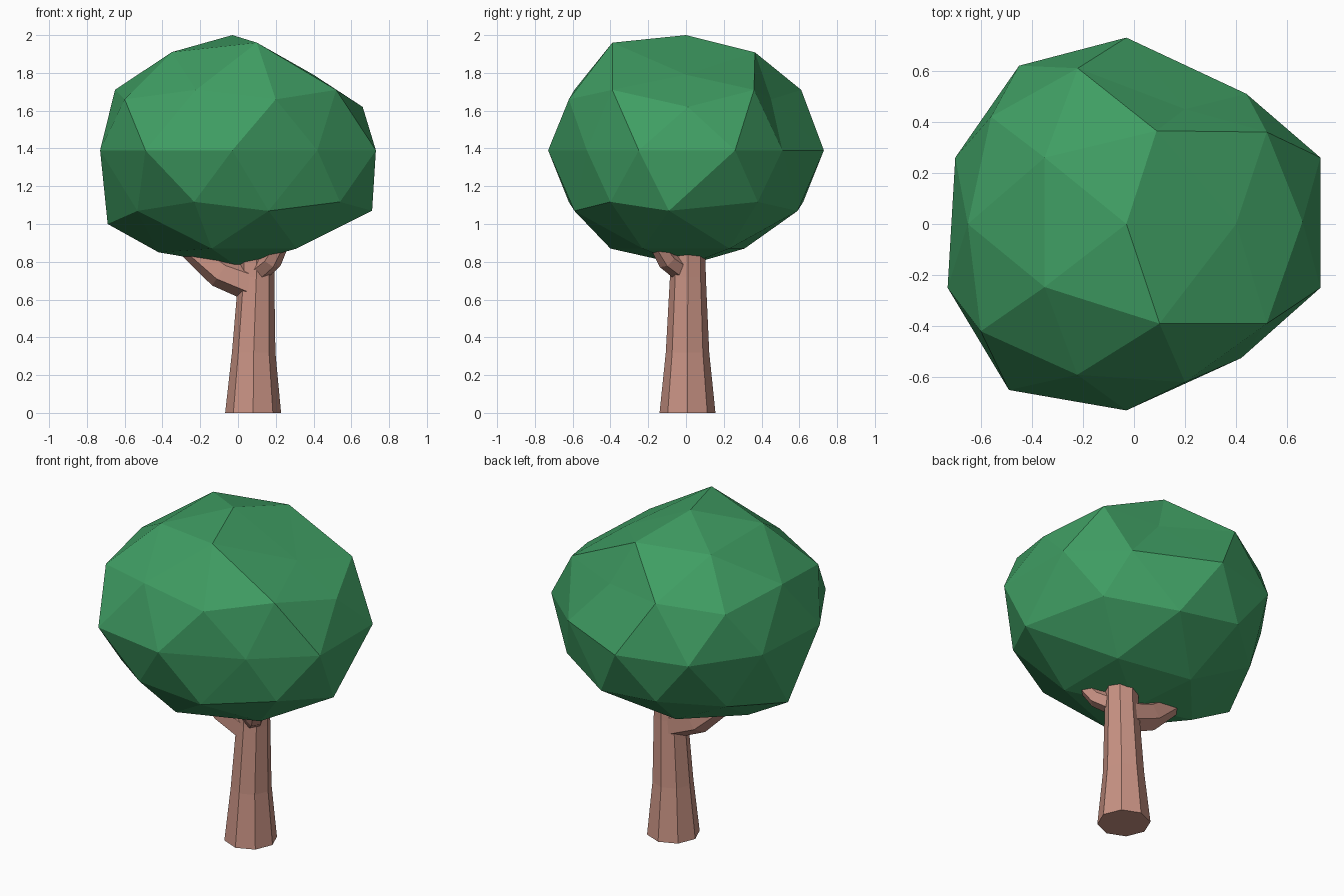
import bpy, bmesh
from math import cos, sin, pi
from mathutils import Vector

if "Cube" in bpy.data.objects:
    bpy.data.objects.remove(bpy.data.objects["Cube"])


def material(name, rgb):
    m = bpy.data.materials.new(name)
    m.diffuse_color = (*rgb, 1)
    m.use_nodes = True
    m.node_tree.nodes["Principled BSDF"].inputs["Base Color"].default_value = m.diffuse_color
    return m


def finish(name, bm, mat):
    bmesh.ops.recalc_face_normals(bm, faces=bm.faces)
    me = bpy.data.meshes.new(name)
    bm.to_mesh(me)
    bm.free()
    me.materials.append(mat)
    ob = bpy.data.objects.new(name, me)
    bpy.context.collection.objects.link(ob)
    return ob


def limb(name, axis, rings, sides, mat):
    """Capped tube: every ring is (centre, radius), perpendicular to axis."""
    bm = bmesh.new()
    axis = Vector(axis).normalized()
    u = axis.cross(Vector((0, 1, 0))).normalized()
    v = axis.cross(u)
    loops = []
    for c, r in rings:
        loops.append([bm.verts.new(Vector(c) + r * (u * cos(2 * pi * i / sides) + v * sin(2 * pi * i / sides)))
                      for i in range(sides)])
    for a, b in zip(loops, loops[1:]):
        for i in range(sides):
            j = (i + 1) % sides
            bm.faces.new((a[i], a[j], b[j], b[i]))
    bm.faces.new(loops[0])
    bm.faces.new(loops[-1])
    return finish(name, bm, mat)


bark = material("bark", (0.58, 0.29, 0.23))
leaf = material("leaf", (0.05, 0.34, 0.125))

# Trunk and its two branches
limb("trunk", (0, 0, 1), [((0.08, 0.008, 0), 0.148), ((0.083, 0.008, 0.32), 0.115),
                          ((0.097, 0.01, 0.72), 0.095), ((0.1, 0.01, 0.9), 0.092)], 8, bark)
limb("left_branch", (-0.45, 0, 0.3), [((0.08, 0.01, 0.68), 0.095), ((-0.09, 0.01, 0.745), 0.085),
                                      ((-0.3, 0.01, 0.91), 0.055)], 6, bark)
limb("right_branch", (0.1, -0.12, 0.14), [((0.12, -0.03, 0.76), 0.06), ((0.18, -0.1, 0.81), 0.055),
                                          ((0.25, -0.18, 0.93), 0.035)], 6, bark)

# Crown: squashed icosphere with some corners pushed to make it irregular
bm = bmesh.new()
bmesh.ops.create_icosphere(bm, subdivisions=2, radius=1)
for v in bm.verts:
    v.co = Vector((v.co.x * 0.73 - 0.03, v.co.y * 0.73, v.co.z * 0.61 + 1.39))
moved = [
    (0.10, -0.39, 1.96), (0.40, 0.0, 1.79), (-0.35, 0.26, 1.91), (-0.35, -0.247, 1.91),
    (0.52, 0.36, 1.71), (0.52, -0.39, 1.71), (-0.22, 0.61, 1.71), (0.20, 0.45, 1.66),
    (0.66, 0.01, 1.62), (-0.60, -0.42, 1.66), (-0.56, 0.42, 1.66), (0.20, -0.62, 1.66),
    (0.73, 0.26, 1.39), (0.73, -0.25, 1.39), (0.44, 0.51, 1.39), (0.42, -0.525, 1.39),
    (-0.45, 0.62, 1.39), (-0.49, -0.65, 1.39), (-0.70, 0.26, 1.39), (-0.73, -0.25, 1.39),
    (0.71, -0.09, 1.07), (0.54, 0.38, 1.117), (0.54, -0.40, 1.117), (-0.69, 0.0, 1.0),
    (0.31, -0.23, 0.87), (0.31, 0.23, 0.87), (-0.14, -0.40, 0.87), (-0.15, 0.31, 0.87),
    (-0.42, 0.0, 0.85), (-0.01, 0.0, 0.78),
]
rest = [(v, v.co.copy()) for v in bm.verts]
for p in moved:
    min(rest, key=lambda t: (t[1] - Vector(p)).length)[0].co = p
finish("crown", bm, leaf)
